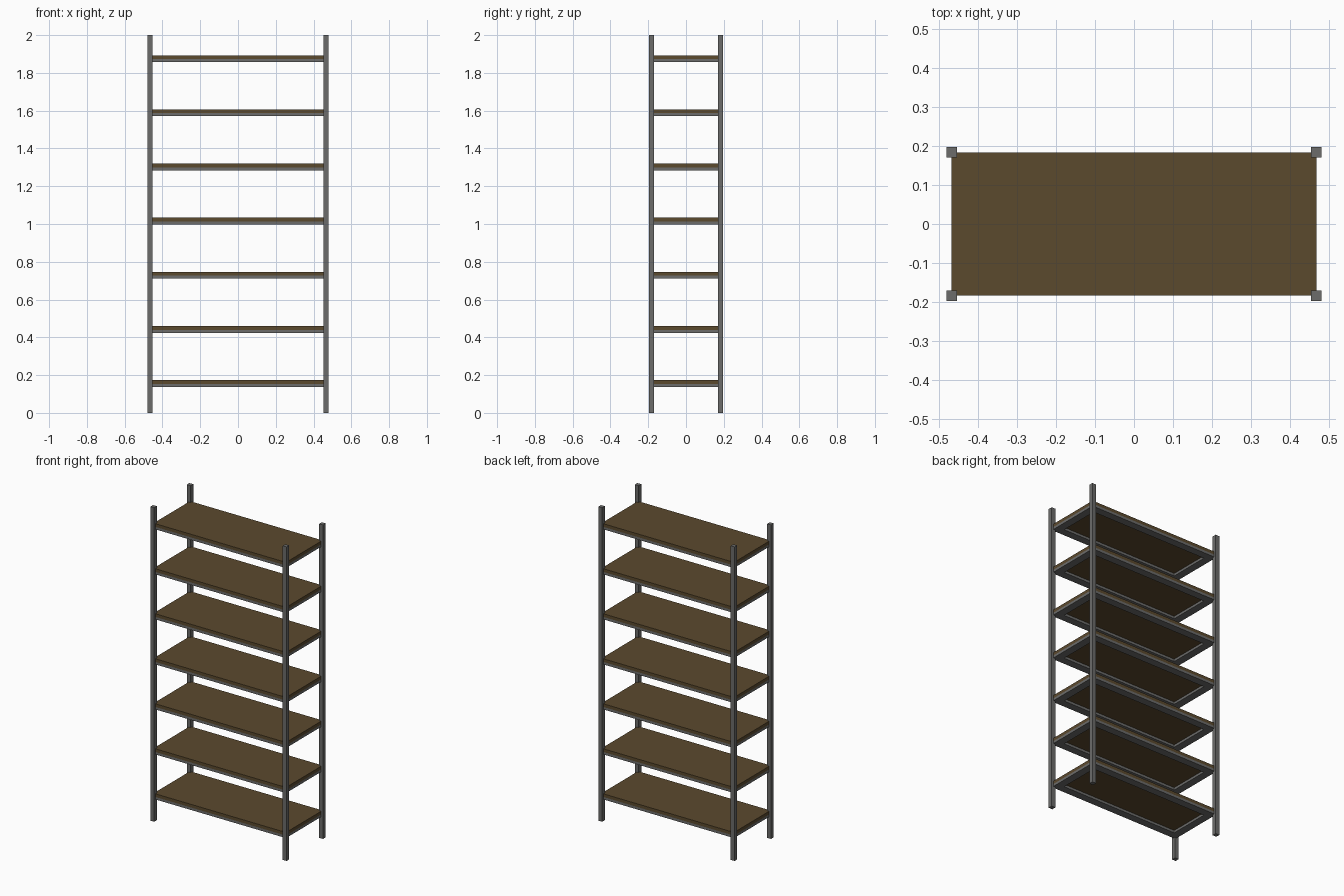
import bpy

if "Cube" in bpy.data.objects:
    bpy.data.objects.remove(bpy.data.objects["Cube"])

HEIGHT = 2.0
PX, PY = 0.4665, 0.1835      # post centres, also the shelf corners
POST = 0.027                 # post thickness
BEAM_W, BEAM_H = 0.05, 0.016
BOARD_H = 0.02
SHELVES, FIRST, STEP = 7, 0.137, 0.2867


def material(name, rgb):
    m = bpy.data.materials.new(name)
    m.diffuse_color = (*rgb, 1)
    m.use_nodes = True
    m.node_tree.nodes["Principled BSDF"].inputs["Base Color"].default_value = m.diffuse_color
    return m


steel = material("grey_steel", (0.15, 0.15, 0.145))
wood = material("brown_board", (0.105, 0.067, 0.027))


def box(name, centre, size, mat):
    bpy.ops.mesh.primitive_cube_add(size=1, location=centre)
    ob = bpy.context.object
    ob.name = name
    ob.scale = size
    bpy.ops.object.transform_apply(location=False, rotation=False, scale=True)
    ob.data.materials.append(mat)
    return ob


# Four corner posts
for sx in (-1, 1):
    for sy in (-1, 1):
        box("corner_post", (sx * PX, sy * PY, HEIGHT / 2), (POST, POST, HEIGHT), steel)

for i in range(SHELVES):
    z = FIRST + i * STEP
    zb = z + BEAM_H / 2
    # Rectangular frame under the board: long and short beams
    for s in (-1, 1):
        box("long_beam", (0, s * (PY - BEAM_W / 2), zb), (2 * PX, BEAM_W, BEAM_H), steel)
        box("short_beam", (s * (PX - BEAM_W / 2), 0, zb),
            (BEAM_W, 2 * (PY - BEAM_W), BEAM_H), steel)
    # Shelf board resting on the frame
    box("shelf_board", (0, 0, z + BEAM_H + BOARD_H / 2), (2 * PX, 2 * PY, BOARD_H), wood)
